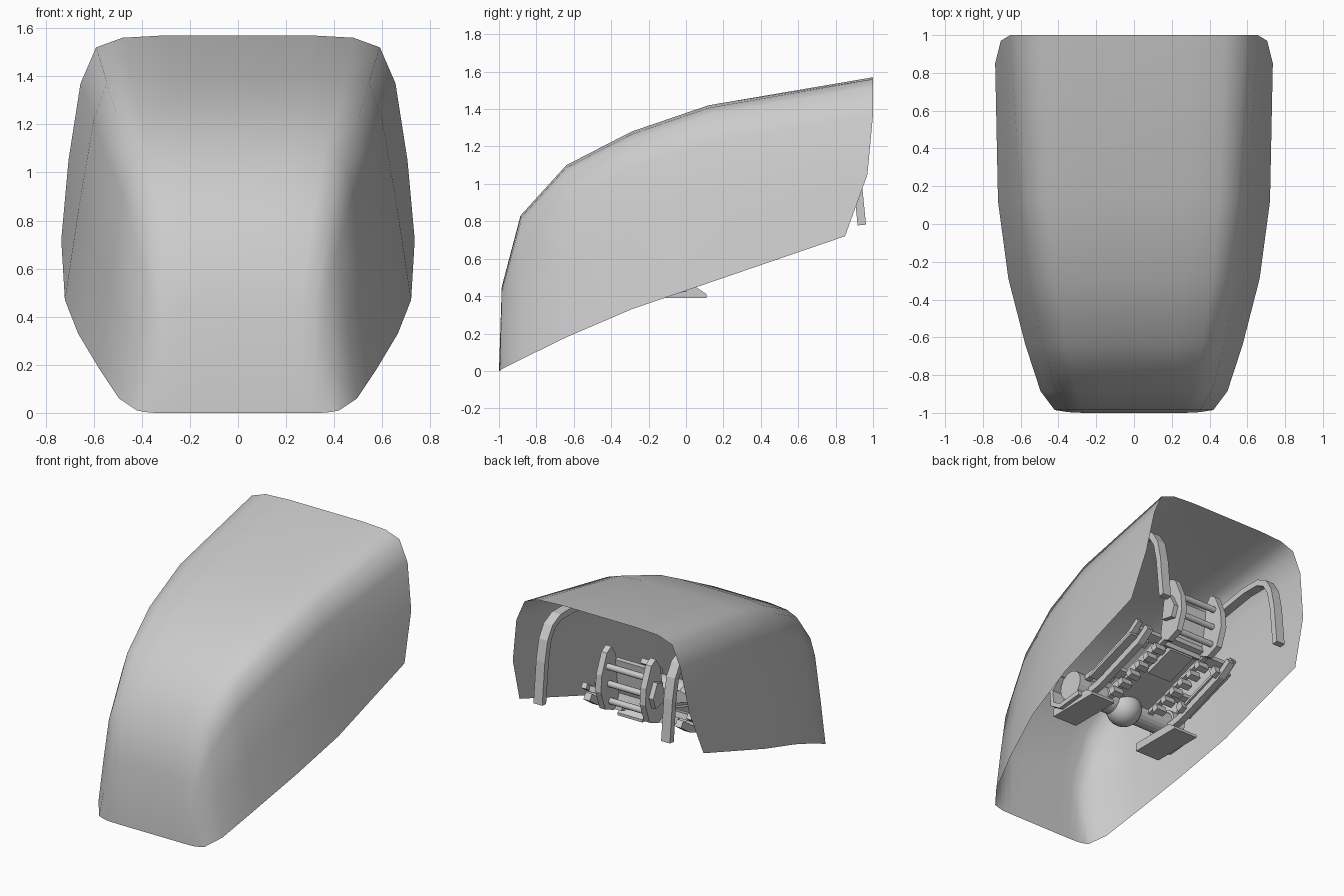
import bpy
import bmesh
import math
from mathutils import Vector, Matrix

cube = bpy.data.objects.get("Cube")
if cube:
    bpy.data.objects.remove(cube, do_unlink=True)

grey = bpy.data.materials.new("plain_grey")
grey.use_nodes = True
grey.diffuse_color = (0.6, 0.6, 0.6, 1)
grey.node_tree.nodes["Principled BSDF"].inputs["Base Color"].default_value = (0.6, 0.6, 0.6, 1)


def finish(name, bm, mirror=False, smooth=False):
    me = bpy.data.meshes.new(name)
    bm.to_mesh(me)
    bm.free()
    me.materials.append(grey)
    ob = bpy.data.objects.new(name, me)
    bpy.context.collection.objects.link(ob)
    for p in me.polygons:
        p.use_smooth = smooth
    if mirror:
        mod = ob.modifiers.new("mirror", 'MIRROR')
        mod.use_clip = True
        mod.merge_threshold = 0.001
    return ob


def prism(name, profile, x0, x1, mirror=True):
    """Side profile of (y, z) points, extruded from x0 to x1."""
    bm = bmesh.new()
    face = bm.faces.new([bm.verts.new((x0, y, z)) for y, z in profile])
    ext = bmesh.ops.extrude_face_region(bm, geom=[face])
    verts = [g for g in ext["geom"] if isinstance(g, bmesh.types.BMVert)]
    bmesh.ops.translate(bm, verts=verts, vec=(x1 - x0, 0, 0))
    bmesh.ops.recalc_face_normals(bm, faces=bm.faces)
    return finish(name, bm, mirror)


def ribbon(path, thick):
    """Closed profile of a constant-thickness band along a (y, z) path."""
    pts = [Vector(p) for p in path]
    near, far = [], []
    for i, p in enumerate(pts):
        d = (pts[min(i + 1, len(pts) - 1)] - pts[max(i - 1, 0)]).normalized()
        n = Vector((-d.y, d.x)) * thick / 2
        near.append(p + n)
        far.append(p - n)
    return [tuple(p) for p in near + far[::-1]]


def cylinder(name, centre, radius, length):
    """Round bar lying along x."""
    bm = bmesh.new()
    mat = Matrix.Translation(centre) @ Matrix.Rotation(math.pi / 2, 4, 'Y')
    bmesh.ops.create_cone(bm, cap_ends=True, segments=20, radius1=radius,
                          radius2=radius, depth=length, matrix=mat)
    return finish(name, bm)


# Open curved hood: lofted cross-sections, mirrored
across = [0, 0.39, 0.625, 0.757, 0.833, 0.92, 1]
drop = [0, 0, 0.015, 0.05, 0.21, 0.6, 1]
stations = [(-0.985, 0.45, 0.42, 0.01), (-0.885, 0.83, 0.495, 0.06),
            (-0.64, 1.1, 0.575, 0.18), (-0.29, 1.28, 0.665, 0.33),
            (0.12, 1.42, 0.72, 0.47)]          # y, crown z, half width, edge z
lip_y = [-1, -1, -1, -0.998, -0.996, -0.99, -0.985]
rows = [[(0.42 * a, y, 0.01 * d * d) for a, d, y in zip(across, drop, lip_y)]]
rows += [[(w * a, y, top + (low - top) * d) for a, d in zip(across, drop)]
         for y, top, w, low in stations]
rows.append([(0, 1, 1.57), (0.3, 1, 1.57), (0.48, 1, 1.56), (0.59, 1, 1.52),
             (0.655, 1, 1.37), (0.705, 0.97, 1.05), (0.735, 0.85, 0.72)])
bm = bmesh.new()
grid = [[bm.verts.new(c) for c in row] for row in rows]
for lower, upper in zip(grid, grid[1:]):
    for i in range(len(across) - 1):
        bm.faces.new((lower[i], lower[i + 1], upper[i + 1], upper[i]))
bmesh.ops.remove_doubles(bm, verts=bm.verts, dist=0.0005)
finish("hood_shell", bm, mirror=True, smooth=True)

# Bent hanging straps at the rear
strap = [(0.3, 1.29), (0.6, 1.34), (0.75, 1.34), (0.83, 1.3), (0.88, 1.22),
         (0.91, 1.08), (0.94, 0.78)]
prism("rear_strap", ribbon(strap, 0.045), 0.475, 0.545)

# Upright bracket plates with cross bars and a back panel
plate = [(0.52, 0.74), (0.6, 0.7), (0.7, 0.74), (0.75, 0.88), (0.74, 1.0),
         (0.68, 1.14), (0.63, 1.17), (0.58, 1.1), (0.55, 0.95)]
prism("bracket_plate", plate, 0.155, 0.2)
prism("bracket_boss", [(0.58, 0.86), (0.68, 0.84), (0.71, 0.92), (0.66, 1.02), (0.6, 1.0)], 0.2, 0.235)
prism("bracket_panel", ribbon([(0.5, 0.72), (0.54, 0.84), (0.57, 1.06)], 0.03), -0.16, 0.16, False)
for i in range(3):
    cylinder("cross_bar", (0, 0.64 + 0.015 * i, 0.78 + 0.13 * i), 0.022, 0.34)

# Sloping floor tray between the rails
slope = [(-0.12, 0.56), (0.2, 0.66), (0.55, 0.78)]
prism("floor_tray", ribbon(slope, 0.05), -0.16, 0.16, False)
prism("tray_step", ribbon([(0.26, 0.65), (0.5, 0.73)], 0.06), -0.1, 0.1, False)

# Inner toothed rails
prism("inner_rail", ribbon([(-0.05, 0.56), (0.55, 0.75)], 0.06), 0.16, 0.2)
for i in range(6):
    y = 0.02 + i * 0.09
    z = 0.57 + i * 0.0285
    prism("rail_tooth", ribbon([(y, z - 0.04), (y + 0.045, z - 0.026)], 0.05), 0.15, 0.235)

# Outer side rails: lower bar, raised bar, stops and links to the tray
prism("outer_rail", ribbon([(-0.05, 0.5), (0.08, 0.52), (0.5, 0.67), (0.6, 0.74)], 0.05), 0.34, 0.39)
prism("upper_rail", ribbon([(0.0, 0.58), (0.1, 0.59), (0.46, 0.72), (0.56, 0.79)], 0.04), 0.4, 0.44)
prism("rail_web", ribbon([(0.06, 0.56), (0.5, 0.71)], 0.02), 0.33, 0.45)
for y in (0.1, 0.46):
    z = 0.62 + (y - 0.1) * 0.33
    prism("rail_link", ribbon([(y, z), (y + 0.07, z + 0.023)], 0.04), 0.18, 0.4)
    prism("rail_stop", ribbon([(y, z - 0.06), (y + 0.05, z - 0.04)], 0.06), 0.3, 0.35)

# Front cross tube, ball joint and side sleeves
cylinder("cross_tube", (0, -0.12, 0.56), 0.085, 0.84)
for s in (-1, 1):
    cylinder("tube_sleeve", (s * 0.42, -0.12, 0.56), 0.105, 0.1)
bm = bmesh.new()
bmesh.ops.create_uvsphere(bm, u_segments=24, v_segments=12, radius=0.125,
                          matrix=Matrix.Translation((0, -0.11, 0.54)))
finish("ball_joint", bm, smooth=True)

# Lower side fins and their wrap-around pads
prism("lower_fin", [(-0.3, 0.39), (0.11, 0.39), (0.11, 0.41), (0.05, 0.45), (-0.3, 0.45)], 0.27, 0.47)
prism("fin_pad", ribbon([(0.0, 0.44), (-0.2, 0.42), (-0.28, 0.47), (-0.29, 0.58), (-0.2, 0.66)], 0.035), 0.4, 0.5)
